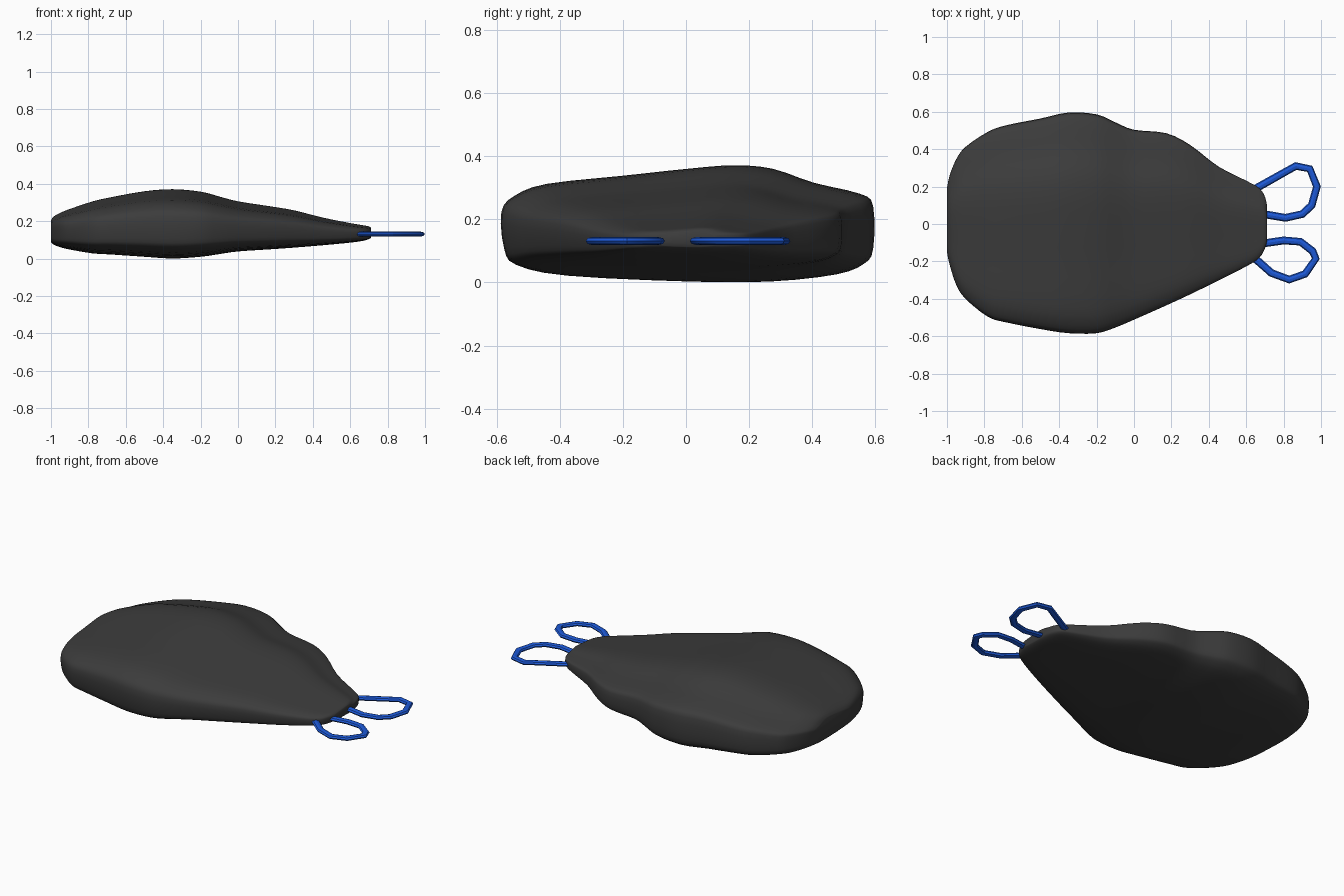
import bpy, bmesh
from mathutils import Vector

if "Cube" in bpy.data.objects:
    bpy.data.objects.remove(bpy.data.objects["Cube"])


def material(name, color):
    m = bpy.data.materials.new(name)
    m.diffuse_color = (*color, 1)
    m.use_nodes = True
    m.node_tree.nodes["Principled BSDF"].inputs["Base Color"].default_value = m.diffuse_color
    return m


def smooth_path(pts, steps, closed=False):
    """Catmull-Rom resampling through the given points."""
    pts = [Vector(p) for p in pts]
    n = len(pts)
    get = (lambda i: pts[i % n]) if closed else (lambda i: pts[max(0, min(n - 1, i))])
    out = []
    for i in range(n if closed else n - 1):
        a, b, c, d = (get(i + k) for k in (-1, 0, 1, 2))
        for s in range(steps):
            t = s / steps
            out.append(0.5 * (2 * b + (c - a) * t + (2 * a - 5 * b + 4 * c - d) * t * t
                              + (3 * b - a - 3 * c + d) * t ** 3))
    if not closed:
        out.append(pts[-1])
    return out


def shade(obj, angle):
    bpy.ops.object.select_all(action='DESELECT')
    obj.select_set(True)
    bpy.context.view_layer.objects.active = obj
    bpy.ops.object.shade_smooth_by_angle(angle=angle)


dark = material("dark_grey", (0.045, 0.045, 0.045))
blue = material("blue", (0.012, 0.1, 0.68))

# Body outline: (x, (y min, y max), (z min, z max))
stations = [
    (-1.0, -.15, .19, .09, .205), (-.985, -.22, .26, .075, .225),
    (-.95, -.325, .345, .062, .245), (-.9, -.40, .41, .05, .265),
    (-.78, -.495, .49, .03, .305), (-.68, -.525, .525, .024, .328),
    (-.5, -.56, .56, .012, .36), (-.35, -.582, .592, .003, .371),
    (-.2, -.582, .582, .012, .358), (-.1, -.552, .54, .026, .332),
    (0, -.51, .50, .04, .306), (.17, -.435, .483, .051, .28),
    (.3, -.375, .42, .06, .258), (.45, -.302, .306, .072, .22),
    (.6, -.226, .23, .086, .19), (.67, -.18, .19, .096, .178),
    (.7, -.13, .145, .105, .172), (.712, -.09, .095, .113, .163)]

# Unit cross-section: (across, up)
section = [(-1, .6), (-.93, .74), (-.76, .84), (-.35, .91), (0, .97), (.25, 1),
           (.46, .97), (.68, .85), (.93, .755), (1, .65), (1, .28), (.95, .15),
           (.8, .06), (.45, 0), (0, 0), (-.65, .05), (-.92, .14), (-.985, .28)]

# Body: loft of the section along x
ring = smooth_path([(u, v, 0) for u, v in section], 3, True)
# station interpolation (x, ymin, ymax) and (zmin, zmax) separately
rows_a = smooth_path([s[:3] for s in stations], 3)
rows_b = smooth_path([(s[3], s[4], 0) for s in stations], 3)
bm = bmesh.new()
loops = []
for (x, y0, y1), (z0, z1, _) in zip(rows_a, rows_b):
    loops.append([bm.verts.new((x, (y0 + y1) / 2 + p.x * (y1 - y0) / 2,
                                z0 + p.y * (z1 - z0))) for p in ring])
n = len(ring)
for a, b in zip(loops, loops[1:]):
    for i in range(n):
        bm.faces.new((a[i], a[(i + 1) % n], b[(i + 1) % n], b[i]))
bm.faces.new(loops[0])
bm.faces.new(loops[-1][::-1])
bmesh.ops.recalc_face_normals(bm, faces=bm.faces)
mesh = bpy.data.meshes.new("body")
bm.to_mesh(mesh)
bm.free()
body = bpy.data.objects.new("body", mesh)
bpy.context.collection.objects.link(body)
mesh.materials.append(dark)
shade(body, 0.9)


# Flattened wire loops at the narrow end
def wire_loop(name, pts):
    cu = bpy.data.curves.new(name, 'CURVE')
    cu.dimensions = '3D'
    cu.bevel_depth = 0.021
    cu.bevel_resolution = 2
    cu.use_fill_caps = True
    sp = cu.splines.new('POLY')
    sp.points.add(len(pts) - 1)
    for p, (x, y) in zip(sp.points, pts):
        p.co = (x, y, 0, 1)
    cu.materials.append(blue)
    ob = bpy.data.objects.new(name, cu)
    ob.location.z = 0.131
    ob.scale.z = 0.6
    bpy.context.collection.objects.link(ob)
    bpy.ops.object.select_all(action='DESELECT')
    ob.select_set(True)
    bpy.context.view_layer.objects.active = ob
    bpy.ops.object.convert(target='MESH')
    shade(bpy.context.object, 0.6)


wire_loop("back_loop", [(.6, .16), (.66, .195), (.865, .31), (.94, .295), (.978, .2),
                        (.95, .1), (.9, .053), (.81, .033), (.65, .06)])
wire_loop("front_loop", [(.6, -.15), (.665, -.2), (.735, -.262), (.83, -.297),
                         (.915, -.267), (.972, -.185), (.955, -.145), (.89, -.095),
                         (.8, -.088), (.65, -.11)])
